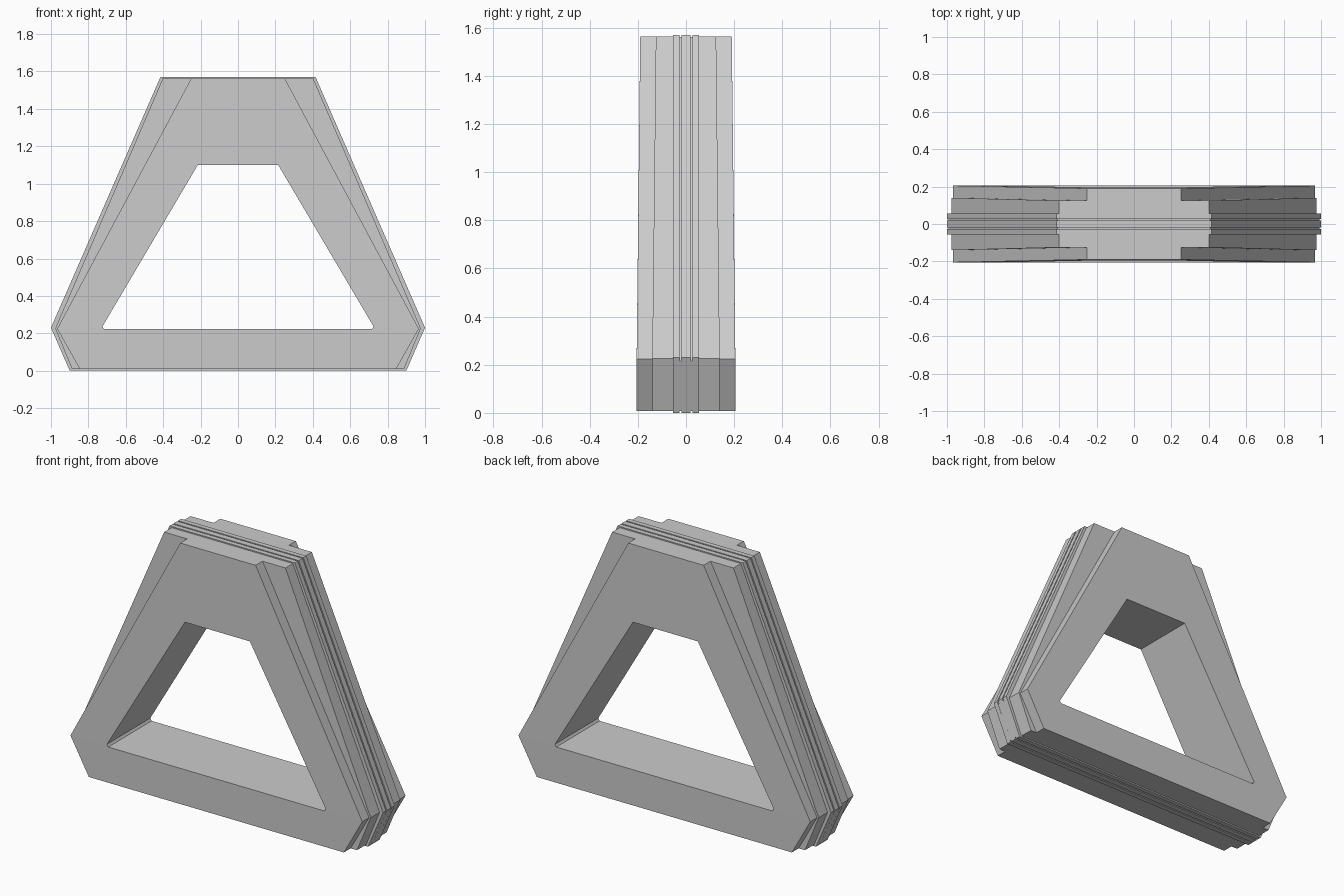
import bpy, bmesh

if "Cube" in bpy.data.objects:
    bpy.data.objects.remove(bpy.data.objects["Cube"])


def mirrored(pts):
    """Right-hand half outline (top to bottom) -> closed loop of six points."""
    return pts + [(-x, z) for x, z in reversed(pts)]


# Outlines in x/z: central band, its grooves, middle step, outer plate, opening
band = mirrored([(0.415, 1.57), (1.0, 0.23), (0.9, 0.0)])
groove = mirrored([(0.408, 1.561), (0.993, 0.215), (0.9035, 0.008)])
step = mirrored([(0.402, 1.563), (0.977, 0.226), (0.887, 0.008)])
plate = mirrored([(0.25, 1.563), (0.967, 0.224), (0.845, 0.008)])
hole = mirrored([(0.215, 1.1), (0.725, 0.236), (0.716, 0.222)])

# (outline, half depth at the base, half depth at the top), centre to front
half = [(band, 0.018, 0.018), (groove, 0.018, 0.018),
        (groove, 0.026, 0.026), (band, 0.026, 0.026),
        (band, 0.055, 0.055), (step, 0.055, 0.055),
        (step, 0.140, 0.125), (plate, 0.140, 0.125),
        (plate, 0.205, 0.190), (hole, 0.205, 0.190)]


def add_loop(bm, outline, base, top, side):
    loop = []
    for x, z in outline:
        t = min(max((z - 0.23) / 1.333, 0), 1)
        loop.append(bm.verts.new((x, side * (base + (top - base) * t), z)))
    return loop


# Loft every loop front to back, then close through the opening
bm = bmesh.new()
loops = [add_loop(bm, *h, -1) for h in reversed(half)]
loops += [add_loop(bm, *h, 1) for h in half]
for a, b in zip(loops, loops[1:] + loops[:1]):
    for i in range(6):
        j = (i + 1) % 6
        bm.faces.new((a[i], a[j], b[j], b[i]))
bmesh.ops.recalc_face_normals(bm, faces=bm.faces)

mesh = bpy.data.meshes.new("stepped_frame")
bm.to_mesh(mesh)
bm.free()
frame = bpy.data.objects.new("stepped_frame", mesh)
bpy.context.collection.objects.link(frame)
